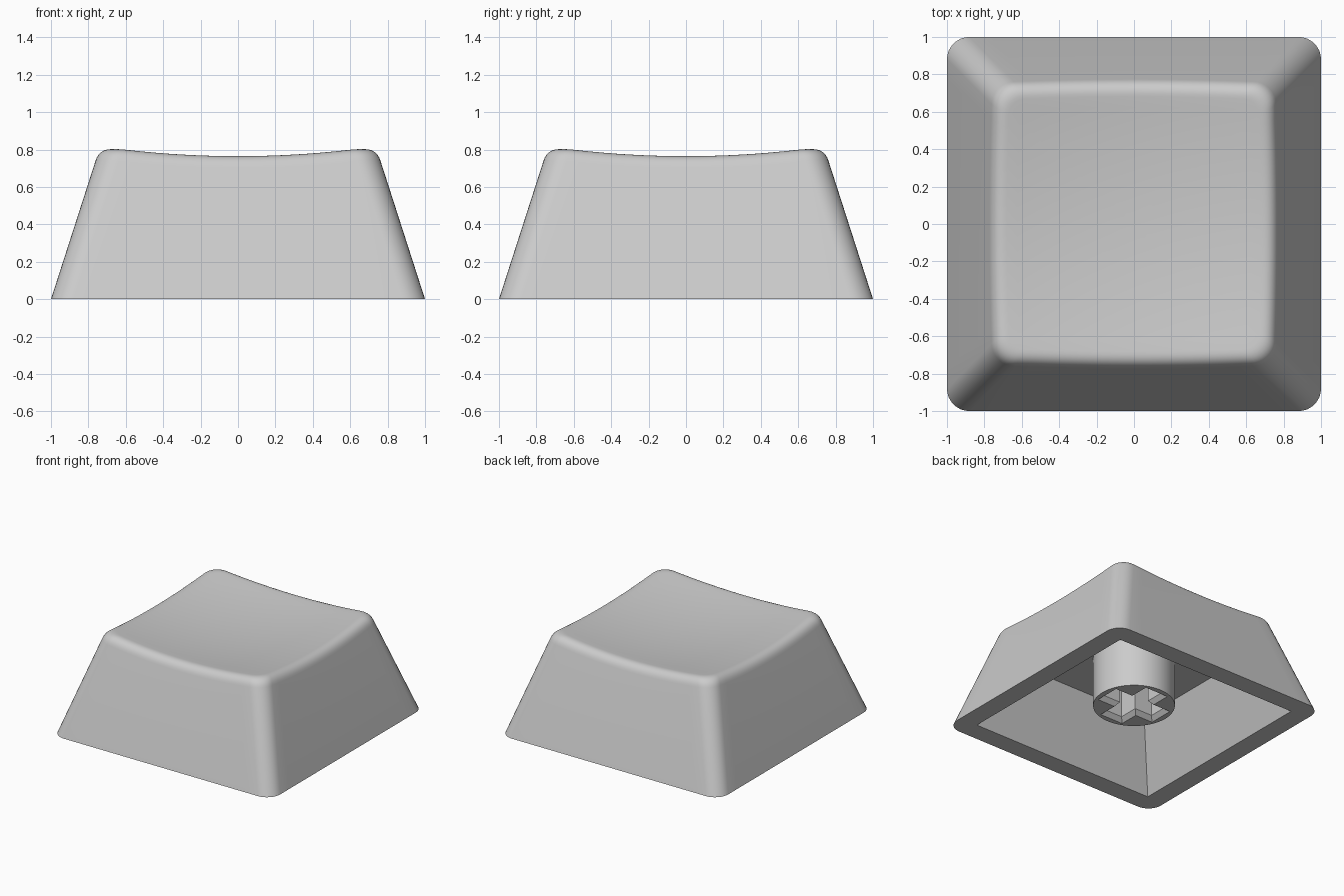
import bpy, bmesh, math
from mathutils import Vector

if "Cube" in bpy.data.objects:
    bpy.data.objects.remove(bpy.data.objects["Cube"])

SLOPE = 0.322      # inward lean of the walls per unit of height
CORNER = 0.12      # plan radius of the outer corners
FILLET = 0.07      # size of the rounded top edge
CEILING = 0.515    # height of the hollow underside

grey = bpy.data.materials.new("light_grey")
grey.diffuse_color = (0.6, 0.6, 0.6, 1)
grey.use_nodes = True
grey.node_tree.nodes["Principled BSDF"].inputs["Base Color"].default_value = grey.diffuse_color


def dish(x, y):
    """Height of the scooped top surface."""
    return 0.717 + 0.1 * (x * x + y * y)


def square_ring(half, radius, arc=8, side=16):
    """Rounded square outline, counter-clockwise, with evenly split sides."""
    pts = []
    c = half - radius
    for k in range(4):
        turn = k * math.pi / 2
        ca, sa = round(math.cos(turn)), round(math.sin(turn))
        local = [(half, -c + 2 * c * i / side) for i in range(side)]
        local += [(c + radius * math.cos(a), c + radius * math.sin(a))
                  for a in (math.pi / 2 * i / arc for i in range(arc))]
        pts += [Vector((x * ca - y * sa, x * sa + y * ca)) for x, y in local]
    return pts


def cross_ring(arm, w):
    """Plus-shaped outline, counter-clockwise."""
    pts = []
    for ca, sa in ((1, 0), (0, 1), (-1, 0), (0, -1)):
        pts += [(x * ca - y * sa, x * sa + y * ca)
                for x, y in ((arm, -w), (arm, w), (w, w))]
    return pts


def add_ring(bm, pts):
    return [bm.verts.new(p) for p in pts]


def bridge(bm, a, b):
    n = len(a)
    for i in range(n):
        j = (i + 1) % n
        bm.faces.new((a[i], a[j], b[j], b[i]))


def finish(name, bm):
    bmesh.ops.recalc_face_normals(bm, faces=bm.faces)
    mesh = bpy.data.meshes.new(name)
    bm.to_mesh(mesh)
    bm.free()
    obj = bpy.data.objects.new(name, mesh)
    bpy.context.collection.objects.link(obj)
    mesh.materials.append(grey)
    bpy.ops.object.select_all(action='DESELECT')
    obj.select_set(True)
    bpy.context.view_layer.objects.active = obj
    bpy.ops.object.shade_smooth_by_angle(angle=math.radians(30))
    return obj


# --- Cap shell: tapered walls, soft edge, dished top, hollow underside ---
bm = bmesh.new()
count = len(square_ring(1, CORNER))


def wall_point(i, z):
    p = square_ring(1 - SLOPE * z, CORNER)[i]
    return Vector((p.x, p.y, z))


lower, edge, upper = [], [], []
for i in range(count):
    z = 0.76
    for _ in range(4):                      # where the wall meets the dish
        p = wall_point(i, z)
        z = dish(p.x, p.y)
    edge.append(wall_point(i, z))
    lower.append(wall_point(i, z - FILLET))
    q = square_ring(1 - SLOPE * z - FILLET, CORNER - FILLET * 0.5)[i]
    upper.append(Vector((q.x, q.y, dish(q.x, q.y))))

base = add_ring(bm, [(p.x, p.y, 0) for p in square_ring(1, CORNER)])
prev = base
steps = 8
for s in range(steps + 1):                  # rounded top edge
    t = s / steps
    ring = add_ring(bm, [a * (1 - t) ** 2 + e * 2 * t * (1 - t) + b * t * t
                         for a, e, b in zip(lower, edge, upper)])
    bridge(bm, prev, ring)
    prev = ring
for s in range(1, 12):                      # dished top
    f = 1 - s / 12
    ring = add_ring(bm, [(p.x * f, p.y * f, dish(p.x * f, p.y * f)) for p in upper])
    bridge(bm, prev, ring)
    prev = ring
centre = bm.verts.new((0, 0, dish(0, 0)))
for i in range(count):
    bm.faces.new((prev[i], prev[(i + 1) % count], centre))

# Flat bottom rim, inner walls and ceiling
mouth = add_ring(bm, [(p.x, p.y, 0) for p in square_ring(0.84, 0)])
roof = add_ring(bm, [(p.x, p.y, CEILING) for p in square_ring(0.625, 0)])
bridge(bm, base, mouth)
bridge(bm, mouth, roof)
bm.faces.new(roof)
bmesh.ops.remove_doubles(bm, verts=bm.verts, dist=1e-5)
finish("cap_shell", bm)

# --- Mounting stem: round post with a chamfered cross-shaped socket ---
bm = bmesh.new()
R, LOW = 0.308, 0.11
circle = [(R * math.cos(a), R * math.sin(a)) for a in
          (2 * math.pi * i / 64 for i in range(64))]
post_low = add_ring(bm, [(x, y, LOW) for x, y in circle])
post_high = add_ring(bm, [(x, y, CEILING + 0.005) for x, y in circle])
slot_low = add_ring(bm, [(x, y, LOW) for x, y in cross_ring(0.265, 0.105)])
slot_mid = add_ring(bm, [(x, y, LOW + 0.035) for x, y in cross_ring(0.235, 0.075)])
slot_high = add_ring(bm, [(x, y, CEILING - 0.005) for x, y in cross_ring(0.235, 0.075)])
bridge(bm, post_low, post_high)
bridge(bm, slot_low, slot_mid)
bridge(bm, slot_mid, slot_high)
bm.faces.new(slot_high)
rim = [e for e in bm.edges if all(abs(v.co.z - LOW) < 1e-6 for v in e.verts)]
bmesh.ops.triangle_fill(bm, edges=rim, use_beauty=True, normal=(0, 0, -1))
finish("mounting_stem", bm)
